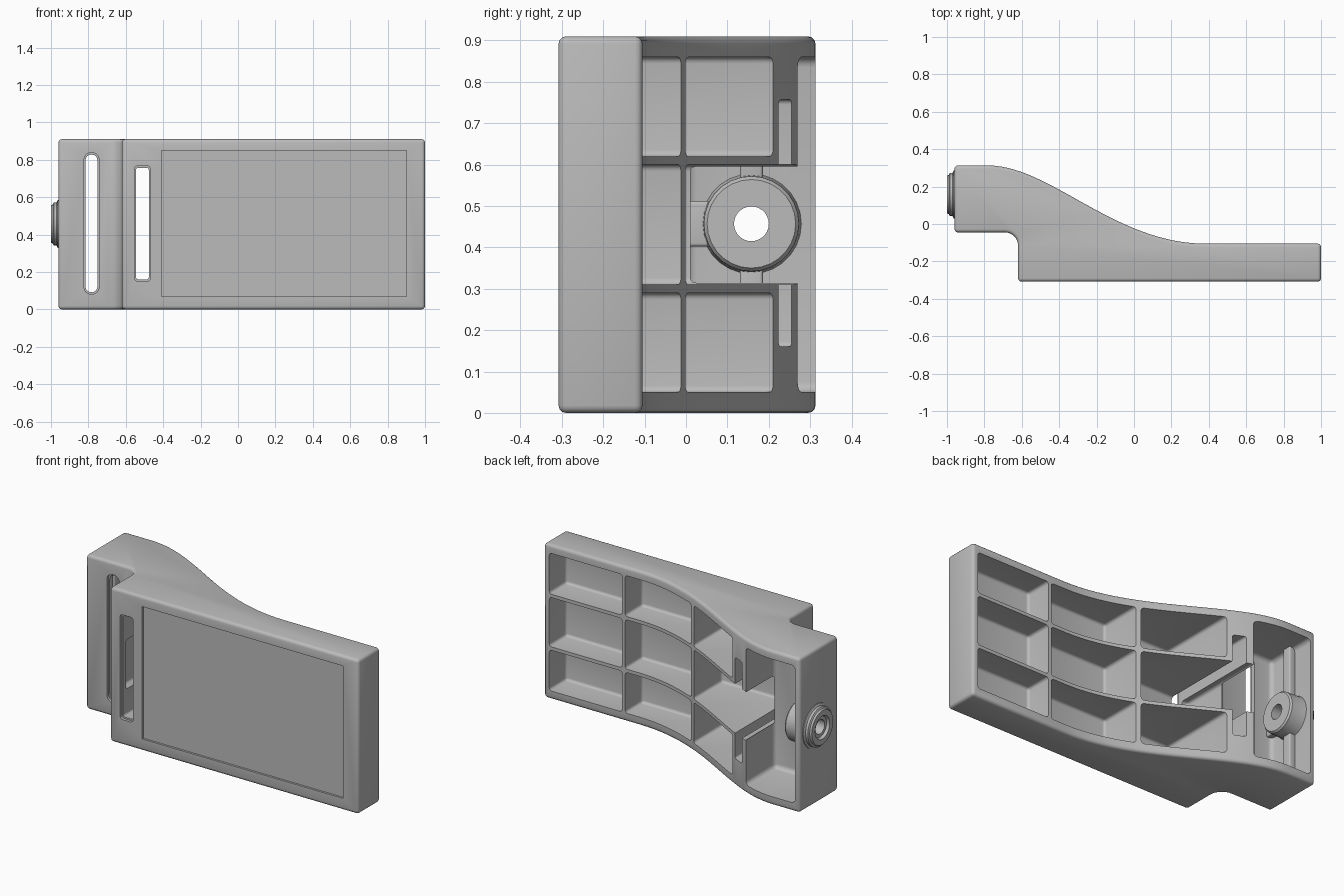
import bpy, bmesh, math
from mathutils import Vector

if "Cube" in bpy.data.objects:
    bpy.data.objects.remove(bpy.data.objects["Cube"], do_unlink=True)

HEIGHT = 0.91
grey = bpy.data.materials.new("light_grey")
grey.use_nodes = True
grey.diffuse_color = (0.5, 0.5, 0.5, 1)
grey.node_tree.nodes["Principled BSDF"].inputs["Base Color"].default_value = (0.5, 0.5, 0.5, 1)


def make(name, bm, helper=False):
    bmesh.ops.recalc_face_normals(bm, faces=bm.faces)
    mesh = bpy.data.meshes.new(name)
    bm.to_mesh(mesh)
    bm.free()
    mesh.materials.append(grey)
    obj = bpy.data.objects.new(name, mesh)
    bpy.context.collection.objects.link(obj)
    obj.hide_render = helper
    return obj


def box(name, x, y, z, radius=0.0, only_y=False, helper=False):
    """Box from ranges; rounds all edges, or only those along y."""
    bm = bmesh.new()
    bmesh.ops.create_cube(bm, size=1)
    for v in bm.verts:
        v.co = Vector([(a + b) / 2 + c * (b - a) for (a, b), c in zip((x, y, z), v.co)])
    if radius:
        edges = [e for e in bm.edges if not only_y
                 or abs(e.verts[0].co.y - e.verts[1].co.y) > 1e-4]
        bmesh.ops.bevel(bm, geom=edges, offset=radius, segments=4, profile=0.5, affect='EDGES')
    return make(name, bm, helper)


def lathe_x(name, profile, centre, sides, helper=False):
    """Closed (x, radius) profile spun round an axis along x."""
    bm = bmesh.new()
    rings = []
    for i in range(sides):
        a = 2 * math.pi * i / sides
        rings.append([bm.verts.new((x, centre[0] + r * math.cos(a), centre[1] + r * math.sin(a)))
                      for x, r in profile])
    n = len(profile)
    for i in range(sides):
        p, q = rings[i], rings[(i + 1) % sides]
        for j in range(n):
            k = (j + 1) % n
            bm.faces.new((p[j], p[k], q[k], q[j]))
    return make(name, bm, helper)


def smooth(obj):
    bpy.ops.object.select_all(action='DESELECT')
    obj.select_set(True)
    bpy.context.view_layer.objects.active = obj
    bpy.ops.object.shade_smooth_by_angle(angle=math.radians(35))


# Body outline: S-shaped back, stepped front with a hollow fillet
def s_curve(t):
    pts = [Vector(p) for p in ((-0.78, 0.313), (-0.45, 0.313), (-0.1, -0.105), (0.38, -0.105))]
    u = 1 - t
    return pts[0] * u**3 + pts[1] * 3 * u * u * t + pts[2] * 3 * u * t * t + pts[3] * t**3


outline = [(-0.96, 0.313)] + [tuple(s_curve(i / 28)) for i in range(29)]
outline += [(1, -0.105), (1, -0.308), (-0.62, -0.308)]
for i in range(9):
    a = math.pi / 2 * i / 8
    outline.append((-0.69 + 0.07 * math.cos(a), -0.115 + 0.07 * math.sin(a)))
outline.append((-0.96, -0.045))

bm = bmesh.new()
base = bm.faces.new([bm.verts.new((x, y, 0)) for x, y in outline])
top = bmesh.ops.extrude_face_region(bm, geom=[base])
bmesh.ops.translate(bm, verts=[v for v in top["geom"] if isinstance(v, bmesh.types.BMVert)],
                    vec=(0, 0, HEIGHT))
body = make("body", bm)
bevel = body.modifiers.new("rounded_edges", 'BEVEL')
bevel.width = 0.018
bevel.segments = 3
bevel.limit_method = 'ANGLE'
bevel.angle_limit = math.radians(35)

# Pockets in the back, in three rows
rows = [(0.05, 0.29), (0.31, 0.60), (0.62, 0.86)]
cutters = []
for r, z in enumerate(rows):
    columns = [(0.49, 0.965), (-0.025, 0.47), (-0.45, -0.05)]
    if r == 1:
        columns[2] = (-0.585, -0.05)
    for x in columns:
        cutters.append(box("pocket_cutter", x, (-0.265, 0.6), z, 0.016, helper=True))
cutters.append(box("end_pocket_cutter", (-0.93, -0.58), (0.0, 0.6), (0.05, 0.86), 0.025, helper=True))

# Long slots with a widened rim, and the shallow panel recess
cutters += [
    box("inner_slot_cutter", (-0.545, -0.477), (-0.5, 0.6), (0.16, 0.757), 0.012, True, True),
    box("inner_rim_cutter", (-0.553, -0.469), (-0.5, -0.292), (0.15, 0.767), 0.016, True, True),
    box("outer_slot_cutter", (-0.815, -0.752), (-0.2, 0.1), (0.092, 0.827), 0.028, True, True),
    box("outer_rim_cutter", (-0.823, -0.743), (-0.2, -0.03), (0.082, 0.837), 0.035, True, True),
    box("panel_cutter", (-0.41, 0.9), (-0.5, -0.296), (0.07, 0.85), helper=True),
]

# Hole for the pivot
centre = (0.158, 0.457)
cutters.append(lathe_x("hole_cutter", [(-1.1, 0), (-1.1, 0.06), (-0.8, 0.06), (-0.8, 0)], centre, 24, True))
bm = bmesh.new()
bm.from_mesh(cutters[-1].data)
bmesh.ops.remove_doubles(bm, verts=bm.verts, dist=1e-5)
bmesh.ops.dissolve_degenerate(bm, edges=bm.edges, dist=1e-6)
bm.to_mesh(cutters[-1].data)
bm.free()

for c in cutters:
    cut = body.modifiers.new(c.name, 'BOOLEAN')
    cut.operation = 'DIFFERENCE'
    cut.solver = 'EXACT'
    cut.object = c

# Bake the modifiers and drop the cutters
bpy.context.view_layer.update()
deps = bpy.context.evaluated_depsgraph_get()
baked = bpy.data.meshes.new_from_object(body.evaluated_get(deps))
body.modifiers.clear()
body.data = baked
for c in cutters:
    bpy.data.objects.remove(c, do_unlink=True)
smooth(body)

# Pivot boss: inner hub and stepped outer collar
hub = lathe_x("pivot_hub", [(-0.945, 0.042), (-0.945, 0.125), (-0.92, 0.118), (-0.84, 0.115),
                            (-0.83, 0.107), (-0.83, 0.042)], centre, 28)
collar = lathe_x("pivot_collar", [(-0.94, 0.042), (-0.94, 0.128), (-0.964, 0.128), (-0.97, 0.115),
                                  (-0.985, 0.115), (-0.99, 0.105), (-1.0, 0.1), (-1.0, 0.068),
                                  (-0.985, 0.06), (-0.985, 0.042)], centre, 28)
smooth(hub)
smooth(collar)

# Ribs bracing the boss against the end pocket walls
y, z = centre
ribs = {
    "front_rib": ((-0.005, y - 0.08), (z - 0.055, z + 0.055)),
    "upper_rib": ((y - 0.028, y + 0.028), (z + 0.08, 0.87)),
    "lower_rib": ((y - 0.028, y + 0.028), (0.04, z - 0.08)),
}
for name, (ry, rz) in ribs.items():
    smooth(box(name, (-0.94, -0.895), ry, rz, 0.008))
